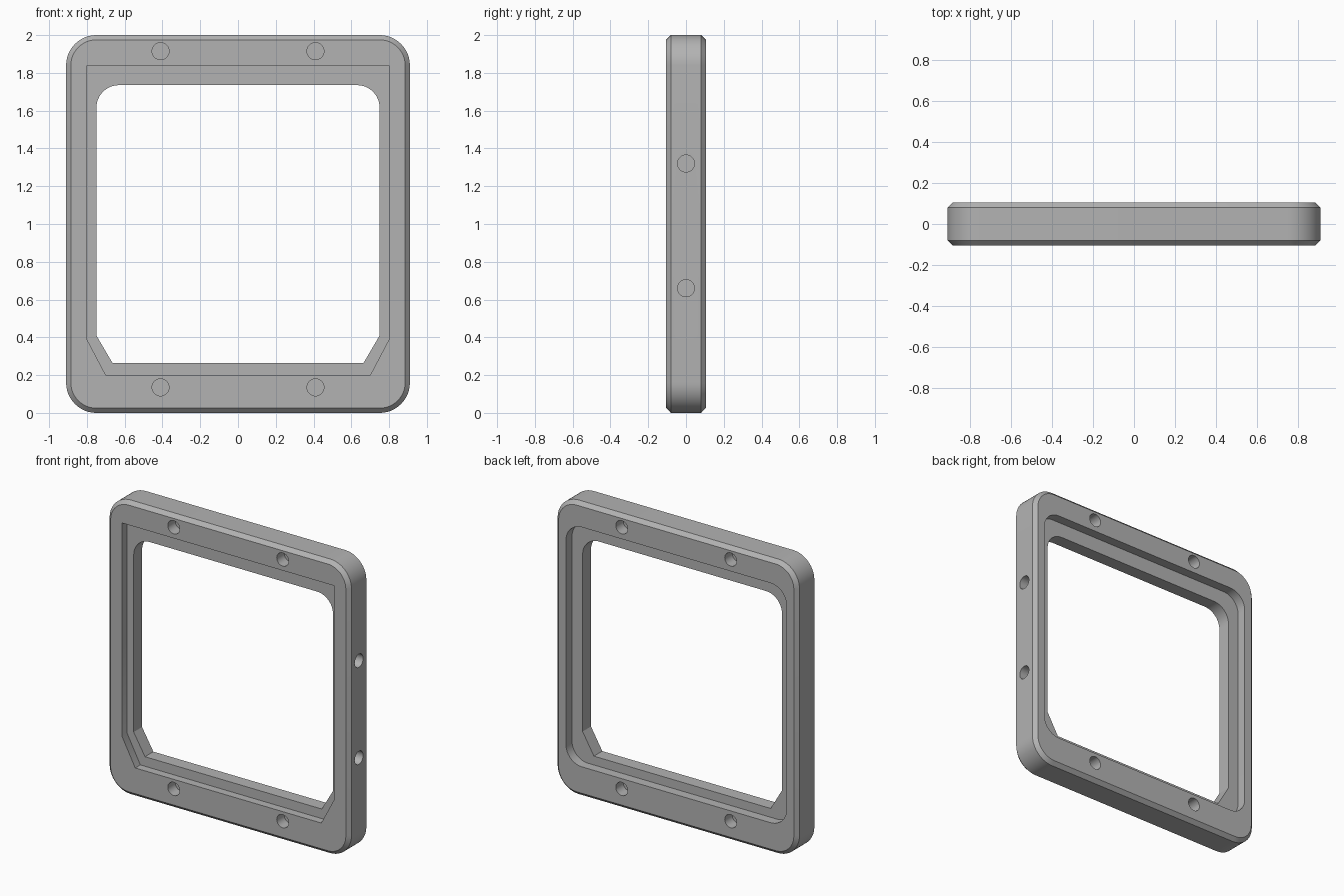
import bpy, bmesh, math
from mathutils import Matrix, Vector

if "Cube" in bpy.data.objects:
    bpy.data.objects.remove(bpy.data.objects["Cube"])

HALF = 0.105      # half the frame depth
BEVEL = 0.025     # edge chamfer

grey = bpy.data.materials.new("plain_grey")
grey.use_nodes = True
grey.diffuse_color = (0.45, 0.45, 0.45, 1)
grey.node_tree.nodes["Principled BSDF"].inputs["Base Color"].default_value = grey.diffuse_color


def arc(cx, cz, r, start, steps=12):
    """Quarter-circle points, counter-clockwise from start degrees."""
    angles = [math.radians(start + 90 * i / steps) for i in range(steps + 1)]
    return [(cx + r * math.cos(a), cz + r * math.sin(a)) for a in angles]


def rounded(w, low, high, r):
    """Rounded rectangle in x and z, with half width w."""
    return (arc(w - r, high - r, r, 0) + arc(r - w, high - r, r, 90)
            + arc(r - w, low + r, r, 180) + arc(w - r, low + r, r, 270))


def loft(name, sections):
    """Solid through matching outlines, each given as (y, points)."""
    bm = bmesh.new()
    rings = [[bm.verts.new((x, y, z)) for x, z in pts] for y, pts in sections]
    for a, b in zip(rings, rings[1:]):
        for i in range(len(a)):
            j = (i + 1) % len(a)
            bm.faces.new((a[i], a[j], b[j], b[i]))
    bm.faces.new(rings[0])
    bm.faces.new(rings[-1])
    bmesh.ops.recalc_face_normals(bm, faces=bm.faces)
    return finish(name, bm)


def finish(name, bm):
    mesh = bpy.data.meshes.new(name)
    bm.to_mesh(mesh)
    bm.free()
    mesh.materials.append(grey)
    obj = bpy.data.objects.new(name, mesh)
    bpy.context.collection.objects.link(obj)
    return obj


def hole(centre, axis, depth=0.08, r=0.045):
    """Round cutter reaching depth to either side of a surface point."""
    bm = bmesh.new()
    turn = Vector(axis).to_track_quat('Z', 'Y').to_matrix().to_4x4()
    bmesh.ops.create_cone(bm, cap_ends=True, segments=32, radius1=r, radius2=r,
                          depth=2 * depth, matrix=Matrix.Translation(centre) @ turn)
    return finish("hole_cutter", bm)


# Outer body with chamfered front and back edges
full = rounded(0.91, 0, 2, 0.16)
inner = rounded(0.91 - BEVEL, BEVEL, 2 - BEVEL, 0.16 - BEVEL)
frame = loft("frame", [(-HALF, inner), (BEVEL - HALF, full),
                       (HALF - BEVEL, full), (HALF, inner)])

# Central opening: round top corners, slanted bottom corners
opening = (arc(0.63, 1.615, 0.12, 0) + arc(-0.63, 1.615, 0.12, 90)
           + [(-0.75, 0.41), (-0.665, 0.265), (0.665, 0.265), (0.75, 0.41)])
# Front rebate: square top corners, slanted bottom corners
rebate = [(0.80, 1.84), (-0.80, 1.84), (-0.80, 0.39),
          (-0.70, 0.20), (0.70, 0.20), (0.80, 0.39)]
# Back rebate: rounded all round
back = rounded(0.83, 0.205, 1.835, 0.12)

cutters = [loft("opening_cutter", [(-0.3, opening), (0.3, opening)]),
           loft("front_rebate_cutter", [(-0.3, rebate), (-0.05, rebate)]),
           loft("back_rebate_cutter", [(0.04, back), (0.3, back)])]

# Blind holes in the front and back faces, and in the left side
for side in (-1, 1):
    for x in (-0.41, 0.41):
        for z in (0.135, 1.915):
            cutters.append(hole((x, side * HALF, z), (0, 1, 0)))
for z in (0.66, 1.32):
    cutters.append(hole((0.91, 0, z), (1, 0, 0), 0.07))

bpy.context.view_layer.objects.active = frame
for cutter in cutters:
    cutter.hide_render = True
    cut = frame.modifiers.new("cut", 'BOOLEAN')
    cut.operation = 'DIFFERENCE'
    cut.solver = 'EXACT'
    cut.object = cutter
    bpy.ops.object.modifier_apply(modifier=cut.name)
    bpy.data.objects.remove(cutter)

bpy.ops.object.select_all(action='DESELECT')
frame.select_set(True)
bpy.ops.object.shade_smooth_by_angle(angle=math.radians(30))
